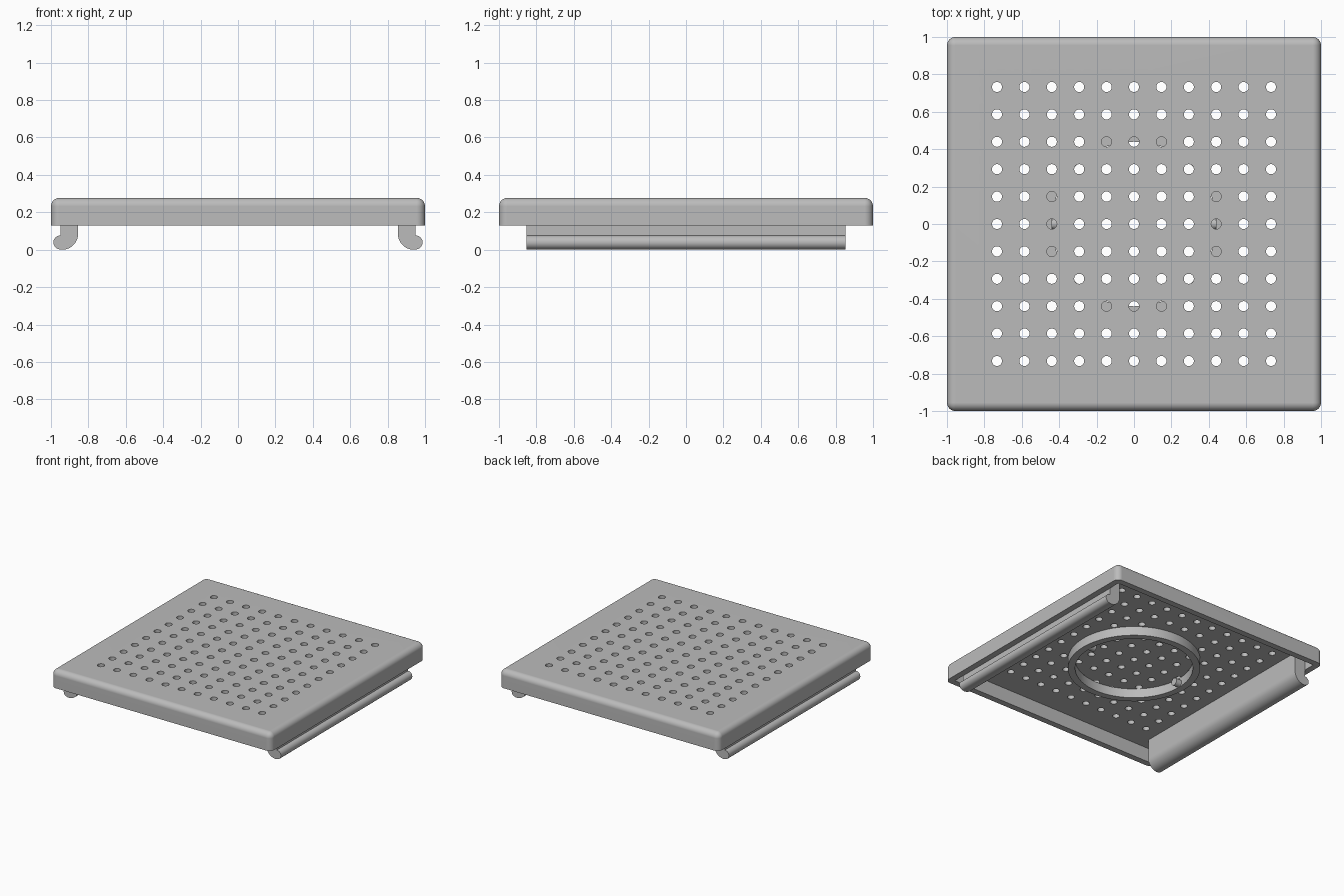
import bpy, bmesh
from math import sin, cos, pi, radians
from mathutils import Matrix

if "Cube" in bpy.data.objects:
    bpy.data.objects.remove(bpy.data.objects["Cube"], do_unlink=True)

grey = bpy.data.materials.new("plain_grey")
grey.use_nodes = True
colour = (0.5, 0.5, 0.5, 1)
grey.diffuse_color = colour
grey.node_tree.nodes["Principled BSDF"].inputs["Base Color"].default_value = colour

RIM, UNDER, TOP = 0.13, 0.245, 0.277   # heights of the tray


def make(name, bm):
    bmesh.ops.recalc_face_normals(bm, faces=bm.faces)
    mesh = bpy.data.meshes.new(name)
    bm.to_mesh(mesh)
    bm.free()
    mesh.materials.append(grey)
    obj = bpy.data.objects.new(name, mesh)
    bpy.context.collection.objects.link(obj)
    return obj


def activate(obj):
    bpy.ops.object.select_all(action='DESELECT')
    obj.select_set(True)
    bpy.context.view_layer.objects.active = obj


def smooth(obj):
    activate(obj)
    bpy.ops.object.shade_smooth_by_angle(angle=radians(35))
    weighted = obj.modifiers.new("even_shading", 'WEIGHTED_NORMAL')
    weighted.keep_sharp = True


def box(bm, half, low, high):
    size = Matrix.Diagonal((2 * half, 2 * half, high - low, 1))
    place = Matrix.Translation((0, 0, (low + high) / 2))
    return bmesh.ops.create_cube(bm, size=1, matrix=place @ size)["verts"]


def cut(obj, cutter):
    boolean = obj.modifiers.new("cut", 'BOOLEAN')
    boolean.operation = 'DIFFERENCE'
    boolean.solver = 'EXACT'
    boolean.object = cutter
    activate(obj)
    bpy.ops.object.modifier_apply(modifier=boolean.name)
    bpy.data.objects.remove(cutter, do_unlink=True)


# Tray body, rounded on the sides and top, sharp at the lower rim
bm = bmesh.new()
box(bm, 1, RIM, TOP)
edges = [e for e in bm.edges if max(v.co.z for v in e.verts) > TOP - 0.01]
bmesh.ops.bevel(bm, geom=edges, offset=0.045, segments=8, profile=0.5, affect='EDGES')
tray = make("tray", bm)

# Hollow underside
bm = bmesh.new()
box(bm, 0.95, RIM - 0.1, UNDER)
cut(tray, make("hollow_cutter", bm))

# Grid of drain holes
bm = bmesh.new()
for i in range(-5, 6):
    for j in range(-5, 6):
        bmesh.ops.create_cone(bm, cap_ends=True, segments=24, radius1=0.027, radius2=0.027,
                              depth=0.2, matrix=Matrix.Translation((i * 0.1465, j * 0.1465, TOP)))
cut(tray, make("hole_cutter", bm))
smooth(tray)

# Hooked rails along both sides
profile = [(0.95, UNDER), (0.855, UNDER)]
for k in range(13):
    a = pi + k / 12 * pi / 2
    profile.append((0.94 + 0.085 * cos(a), 0.085 + 0.085 * sin(a)))
for k in range(15):
    a = -pi / 2 + radians(12) + k / 14 * (pi - radians(12))
    profile.append((0.95 + 0.037 * cos(a), 0.039 + 0.037 * sin(a)))

for side, name in ((1, "left_rail"), (-1, "right_rail")):
    bm = bmesh.new()
    face = bm.faces.new([bm.verts.new((side * x, -0.853, z)) for x, z in profile])
    new = bmesh.ops.extrude_face_region(bm, geom=[face])["geom"]
    bmesh.ops.translate(bm, vec=(0, 1.706, 0),
                        verts=[v for v in new if isinstance(v, bmesh.types.BMVert)])
    smooth(make(name, bm))

# Mounting ring under the plate
bm = bmesh.new()
section = [(0.44, UNDER), (0.494, UNDER), (0.494, 0.17), (0.44, 0.17)]
points = [bm.verts.new((r, 0, z)) for r, z in section]
loop = [bm.edges.new((points[k], points[(k + 1) % 4])) for k in range(4)]
bmesh.ops.spin(bm, geom=points + loop, cent=(0, 0, 0), axis=(0, 0, 1),
               angle=2 * pi, steps=72, use_merge=True)
bmesh.ops.remove_doubles(bm, verts=bm.verts, dist=0.0001)
smooth(make("mounting_ring", bm))

# Locking pegs on the inside of the ring
for side, name in ((1, "left_peg"), (-1, "right_peg")):
    bm = bmesh.new()
    place = Matrix.Translation((side * 0.425, 0, 0.2)) @ Matrix.Rotation(pi / 2, 4, 'Y')
    bmesh.ops.create_cone(bm, cap_ends=True, segments=24, radius1=0.03, radius2=0.03,
                          depth=0.07, matrix=place)
    smooth(make(name, bm))
